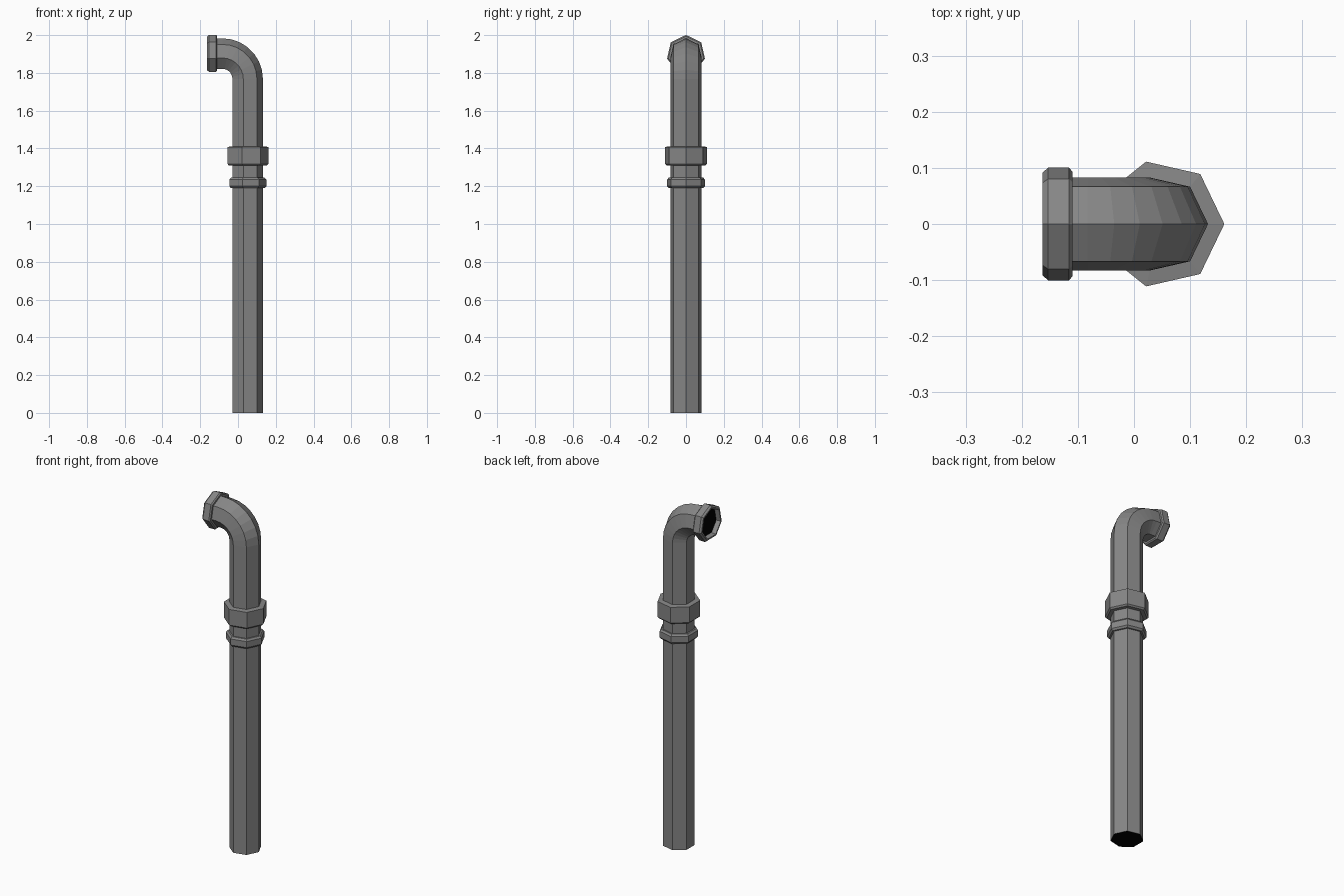
import bpy, bmesh
from math import cos, sin, pi

cube = bpy.data.objects.get("Cube")
if cube:
    bpy.data.objects.remove(cube)

SIDES = 7
AXIS_X = 0.047            # upright pipe axis
PIPE_R = 0.085
BEND_R, BEND_X, BEND_Z = 0.13, -0.083, 1.768
SPOUT_Z = BEND_Z + BEND_R


def material(name, value):
    mat = bpy.data.materials.new(name)
    mat.use_nodes = True
    colour = (value, value, value, 1)
    mat.diffuse_color = colour
    mat.node_tree.nodes["Principled BSDF"].inputs["Base Color"].default_value = colour
    return mat


metal = material("grey metal", 0.24)
hollow = material("black hollow", 0.0)


def tube(name, stations, cap_start=False, cap_end=False, loop=False):
    """Skin heptagon rings; each station is (x, z, tilt, radius)."""
    bm = bmesh.new()
    rings = []
    for x, z, tilt, r in stations:
        ring = []
        for i in range(SIDES):
            t = 2 * pi * i / SIDES
            ring.append(bm.verts.new((x + r * cos(t) * cos(tilt), r * sin(t),
                                      z + r * cos(t) * sin(tilt))))
        rings.append(ring)
    pairs = list(zip(rings, rings[1:]))
    if loop:
        pairs.append((rings[-1], rings[0]))
    for a, b in pairs:
        for i in range(SIDES):
            j = (i + 1) % SIDES
            bm.faces.new((a[i], a[j], b[j], b[i]))
    if cap_start:
        bm.faces.new(rings[0][::-1]).material_index = 1
    if cap_end:
        bm.faces.new(rings[-1]).material_index = 1
    bmesh.ops.recalc_face_normals(bm, faces=bm.faces)
    mesh = bpy.data.meshes.new(name)
    bm.to_mesh(mesh)
    bm.free()
    mesh.materials.append(metal)
    mesh.materials.append(hollow)
    obj = bpy.data.objects.new(name, mesh)
    bpy.context.collection.objects.link(obj)
    return obj


# Pipe: upright run, elbow, short spout, with dark open ends
STEPS = 7
path = [(AXIS_X, 0, 0, PIPE_R)]
for k in range(STEPS + 1):
    a = pi / 2 * k / STEPS
    path.append((BEND_X + BEND_R * cos(a), BEND_Z + BEND_R * sin(a), a, PIPE_R))
path.append((-0.138, SPOUT_Z, pi / 2, PIPE_R))
tube("pipe", path, cap_start=True, cap_end=True)

# Collars on the upright run: (height, radius) profiles
upper = [(1.31, 0.08), (1.31, 0.106), (1.318, 0.114), (1.408, 0.114), (1.412, 0.08)]
lower = [(1.19, 0.08), (1.19, 0.094), (1.2, 0.103), (1.235, 0.103), (1.245, 0.094), (1.245, 0.08)]
for name, profile in (("upper_collar", upper), ("lower_collar", lower)):
    tube(name, [(AXIS_X, z, 0, r) for z, r in profile], loop=True)

# Hollow flange around the spout mouth: (x, radius) profile
flange = [(-0.11, 0.08), (-0.11, 0.096), (-0.116, 0.103), (-0.153, 0.103),
          (-0.163, 0.094), (-0.163, 0.085), (-0.138, 0.08)]
tube("spout_flange", [(x, SPOUT_Z, pi / 2, r) for x, r in flange], loop=True)
